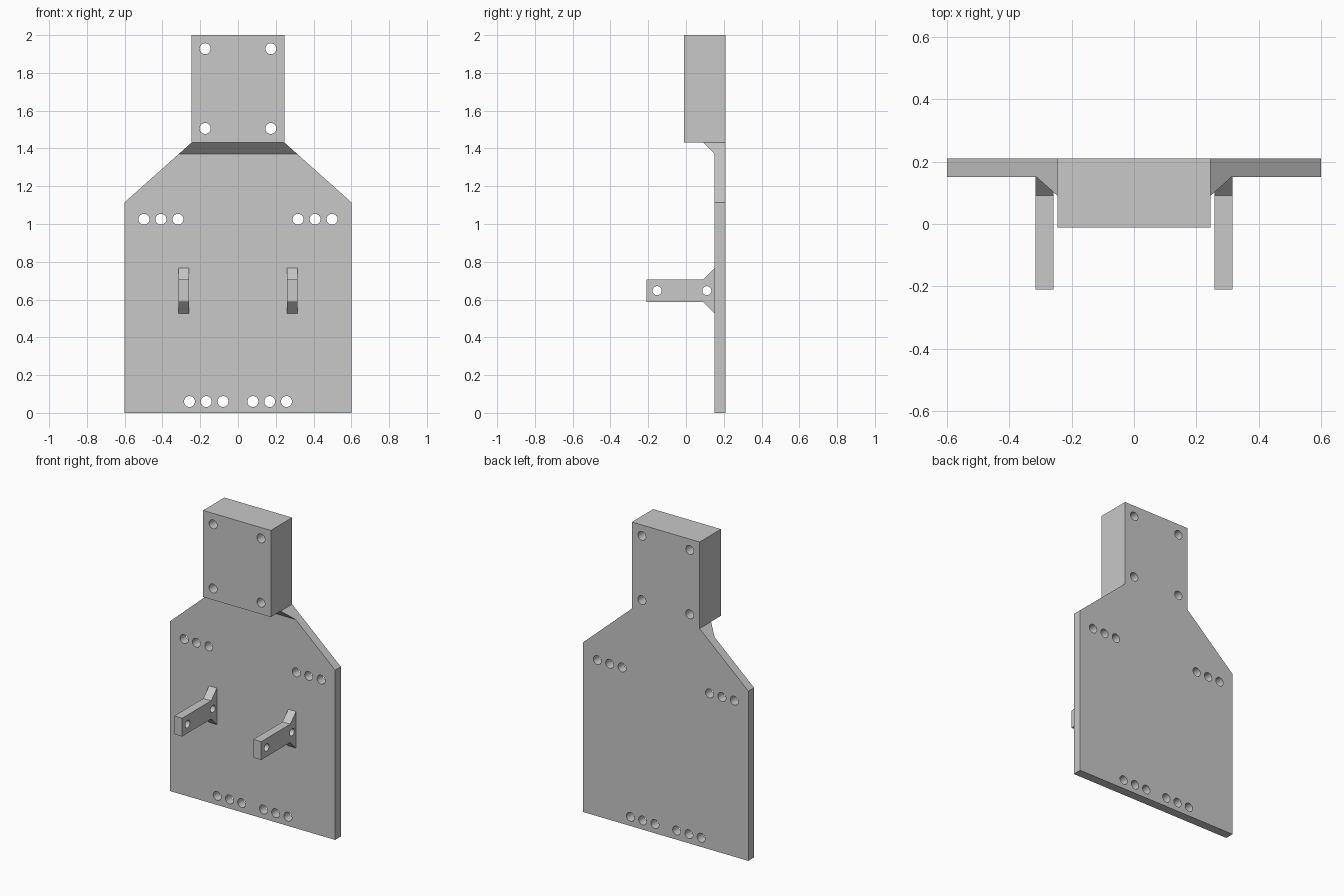
import bpy
import math
from mathutils import Vector

cube = bpy.data.objects.get("Cube")
if cube:
    bpy.data.objects.remove(cube, do_unlink=True)

BACK, FRONT = 0.21, 0.151     # faces of the thin plate
HOLE_R, PIN_R = 0.029, 0.024

grey = bpy.data.materials.new("light grey")
grey.use_nodes = True
colour = (0.58, 0.58, 0.58, 1)
grey.diffuse_color = colour
grey.node_tree.nodes["Principled BSDF"].inputs["Base Color"].default_value = colour


def prism(name, profile, place, start, end):
    """Extrude a 2D profile; place(u, v, w) turns it into a 3D point."""
    n = len(profile)
    verts = [place(u, v, w) for w in (start, end) for u, v in profile]
    faces = [tuple(range(n)), tuple(range(2 * n - 1, n - 1, -1))]
    faces += [(i, i + n, (i + 1) % n + n, (i + 1) % n) for i in range(n)]
    mesh = bpy.data.meshes.new(name)
    mesh.from_pydata(verts, [], faces)
    mesh.materials.append(grey)
    obj = bpy.data.objects.new(name, mesh)
    bpy.context.collection.objects.link(obj)
    activate(obj)
    bpy.ops.object.mode_set(mode='EDIT')
    bpy.ops.mesh.select_all(action='SELECT')
    bpy.ops.mesh.normals_make_consistent(inside=False)
    bpy.ops.object.mode_set(mode='OBJECT')
    return obj


def activate(obj):
    bpy.ops.object.select_all(action='DESELECT')
    obj.select_set(True)
    bpy.context.view_layer.objects.active = obj


def combine(obj, tool, operation):
    """Apply a boolean and remove its tool."""
    mod = obj.modifiers.new(operation.title(), 'BOOLEAN')
    mod.operation, mod.object, mod.solver = operation, tool, 'EXACT'
    activate(obj)
    bpy.ops.object.modifier_apply(modifier=mod.name)
    bpy.data.objects.remove(tool, do_unlink=True)


def drill(obj, centre, axis, radius):
    bpy.ops.mesh.primitive_cylinder_add(
        vertices=32, radius=radius, depth=1, location=centre,
        rotation=Vector(axis).to_track_quat('Z', 'Y').to_euler())
    tool = bpy.context.object
    tool.data.materials.append(grey)
    combine(obj, tool, 'DIFFERENCE')


def finish(obj):
    activate(obj)
    bpy.ops.object.shade_smooth_by_angle(angle=math.radians(30))


def from_front(u, v, w):
    return (u, w, v)


def from_side(u, v, w):
    return (w, u, v)


# Body: front outline crossed with the stepped side profile
half = [(0.6, 0), (0.6, 1.115), (0.246, 1.431), (0.246, 2)]
outline = half + [(-x, z) for x, z in reversed(half)]
body = prism("body_plate_with_neck_block", outline, from_front, -0.5, BACK)
side = [(FRONT, -0.1), (FRONT, 1.371), (FRONT - 0.06, 1.431), (-0.011, 1.431),
        (-0.011, 2.1), (0.4, 2.1), (0.4, -0.1)]
combine(body, prism("side_profile", side, from_side, -1, 1), 'INTERSECT')

# Mounting holes: block corners, shoulder rows and bottom rows
holes = [(0.174, 1.928), (0.174, 1.506)]
holes += [(0.318 + 0.09 * i, 1.025) for i in range(3)]
holes += [(0.079 + 0.089 * i, 0.06) for i in range(3)]
for x, z in holes:
    for sign in (-1, 1):
        drill(body, (sign * x, 0.1, z), (0, 1, 0), HOLE_R)
finish(body)

# Forward lugs with flared roots and cross holes
MID = 0.647
upper = [(-0.21, 0.06), (FRONT - 0.06, 0.06), (FRONT, 0.12)]
lug = [(y, MID + h) for y, h in upper] + [(y, MID - h) for y, h in reversed(upper)]
for label, sign in (("right", -1), ("left", 1)):
    arm = prism(label + "_lug", lug, from_side, sign * 0.259, sign * 0.316)
    for y in (-0.153, 0.11):
        drill(arm, (sign * 0.288, y, MID), (1, 0, 0), PIN_R)
    finish(arm)
